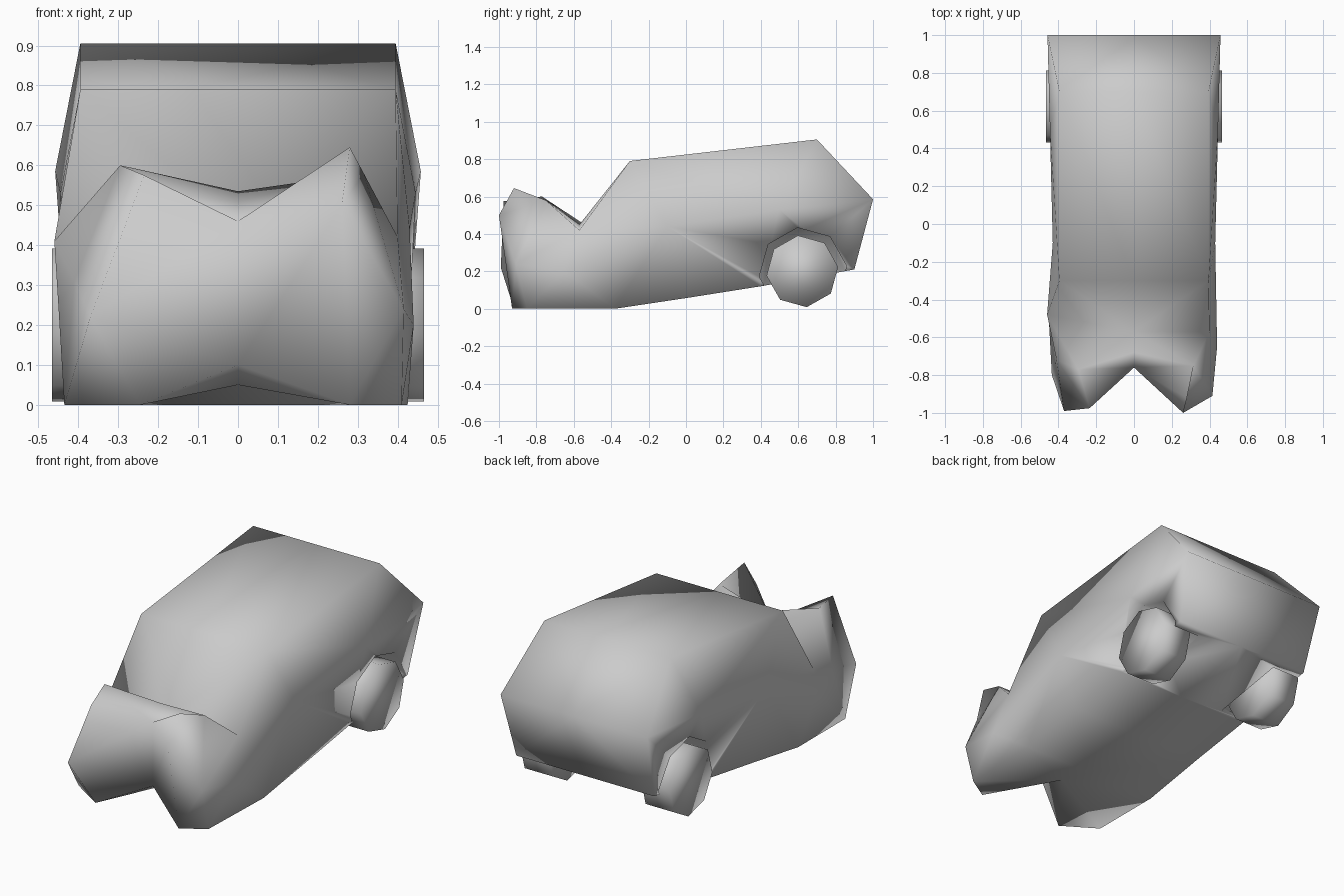
import bpy, bmesh, math
from mathutils import Vector, Matrix

if "Cube" in bpy.data.objects:
    bpy.data.objects.remove(bpy.data.objects["Cube"], do_unlink=True)

grey = bpy.data.materials.new("plain_grey")
grey.use_nodes = True
COLOUR = (0.6, 0.6, 0.6, 1)
grey.diffuse_color = COLOUR
grey.node_tree.nodes["Principled BSDF"].inputs["Base Color"].default_value = COLOUR


def make_object(name, bm):
    bmesh.ops.recalc_face_normals(bm, faces=bm.faces)
    for face in bm.faces:
        face.smooth = True
    mesh = bpy.data.meshes.new(name)
    bm.to_mesh(mesh)
    bm.free()
    mesh.materials.append(grey)
    obj = bpy.data.objects.new(name, mesh)
    bpy.context.collection.objects.link(obj)
    return obj


def octagon_drum(name, radius, inner, outer, side, centre):
    """Eight-sided drum lying along x, on one side of the car."""
    bm = bmesh.new()
    bmesh.ops.create_cone(bm, cap_ends=True, segments=8, radius1=radius,
                          radius2=radius, depth=outer - inner)
    place = (Matrix.Translation((side * (inner + outer) / 2, *centre))
             @ Matrix.Rotation(math.radians(7), 4, "X")
             @ Matrix.Rotation(math.pi / 2, 4, "Y"))
    bmesh.ops.transform(bm, matrix=place, verts=bm.verts)
    return make_object(name, bm)


def symmetric(top, belt, sill, floor_z):
    """Ring mirrored over x = 0: top, belt and sill corners of one side."""
    half = [Vector(p) for p in (top, belt, sill)]
    flip = [Vector((-p.x, p.y, p.z)) for p in reversed(half)]
    return [Vector((0, top[1], top[2])), *half,
            Vector((0, sill[1], floor_z)), *flip]


# Cross-sections from crumpled nose to tail:
# top centre, left top/belt/sill, floor centre, right sill/belt/top
nose = [(0, -.76, .46), (.28, -.92, .645), (.26, -1, .5), (.28, -.93, 0),
        (0, -.76, .1), (-.245, -.92, 0), (-.37, -.99, .22), (-.235, -.975, .575)]
bonnet = [(0, -.68, .535), (.315, -.75, .58), (.415, -.91, .24), (.41, -.85, 0),
          (0, -.6, .05), (-.435, -.8, 0), (-.41, -.72, .31), (-.295, -.77, .6)]
screen_base = [(0, -.57, .45), (.4, -.57, .42), (.44, -.65, .2), (.425, -.38, 0),
               (0, -.38, 0), (-.435, -.38, 0), (-.45, -.52, .25), (-.46, -.48, .41)]
roof_front = symmetric((.395, -.3, .79), (.43, -.1, .44), (.425, .02, .06), .06)
roof_rear = symmetric((.395, .7, .905), (.445, .5, .53), (.425, .4, .12), .12)
tail = symmetric((.458, 1, .585), (.458, 1, .585), (.43, .9, .21), .21)

bm = bmesh.new()
rings = [[bm.verts.new(p) for p in ring] for ring in
         (nose, bonnet, screen_base, roof_front, roof_rear, tail)]
for a, b in zip(rings, rings[1:]):
    for i in range(8):
        j = (i + 1) % 8
        bm.faces.new((a[i], a[j], b[j], b[i]))
for end in (rings[0], rings[-1]):
    bm.faces.new(end[:5])
    bm.faces.new(end[4:] + end[:1])
bmesh.ops.remove_doubles(bm, verts=bm.verts, dist=0.001)
bmesh.ops.triangulate(bm, faces=bm.faces)
body = make_object("car_body", bm)

# Rear wheels and the arches cut around them
for label, side in (("left", 1), ("right", -1)):
    octagon_drum("rear_wheel_" + label, .193, .29, .466, side, (.622, .2))
    cutter = octagon_drum("arch_cutter_" + label, .235, .26, .7, side, (.625, .2))
    cutter.hide_render = True
    cutter.hide_viewport = True
    cutter.display_type = "WIRE"
    cut = body.modifiers.new("arch_" + label, "BOOLEAN")
    cut.operation = "DIFFERENCE"
    cut.solver = "EXACT"
    cut.object = cutter
